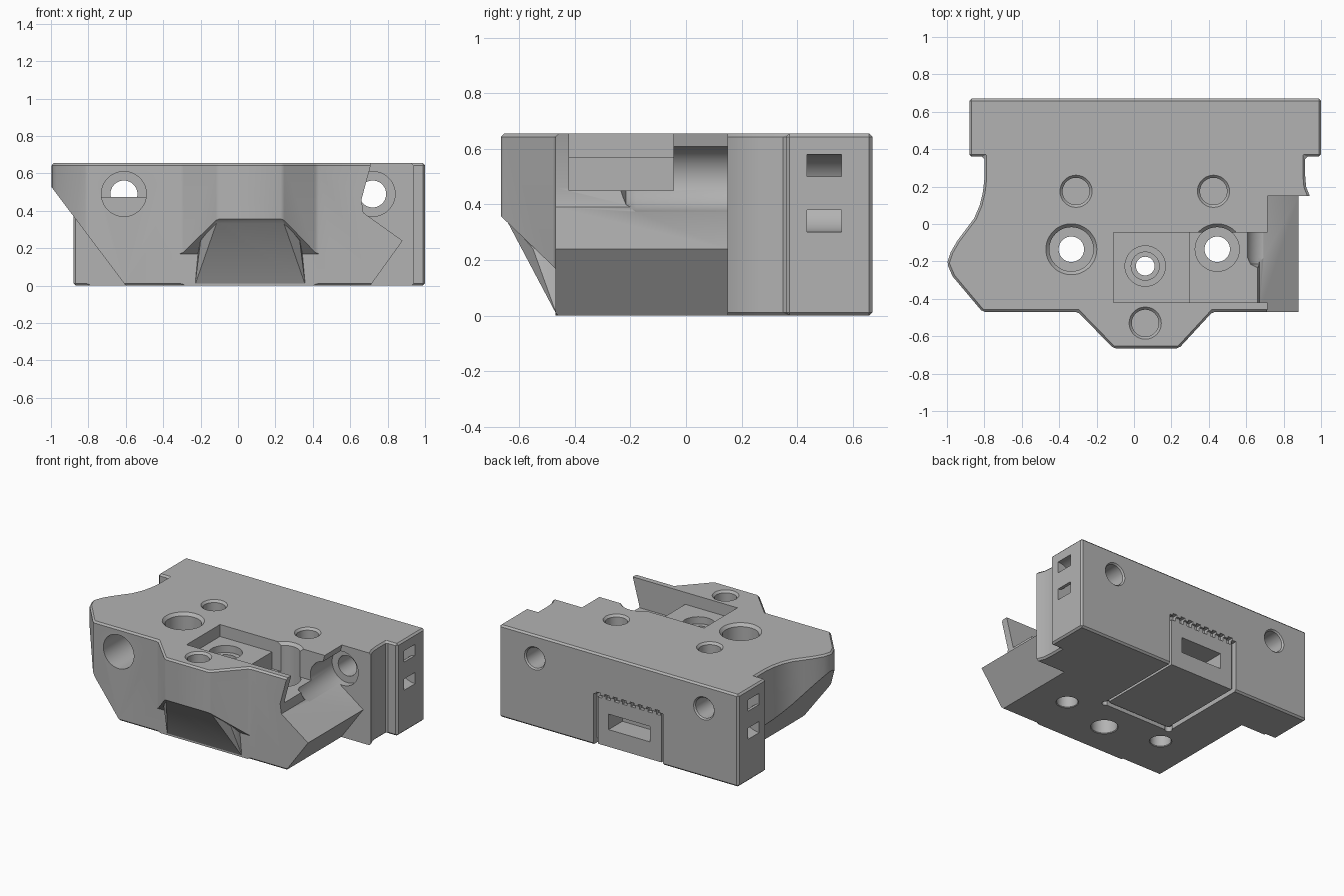
import bpy, bmesh, math
from mathutils import Matrix, Vector

cube = bpy.data.objects.get("Cube")
if cube:
    bpy.data.objects.remove(cube, do_unlink=True)

grey = bpy.data.materials.new("plain_grey")
grey.use_nodes = True
grey.diffuse_color = (0.45, 0.45, 0.45, 1)
grey.node_tree.nodes["Principled BSDF"].inputs["Base Color"].default_value = grey.diffuse_color

XY = lambda u, v, w: (u, v, w)
XZ = lambda u, v, w: (u, w, v)
YZ = lambda u, v, w: (w, u, v)
TOP = 0.655


def finish(bm, name):
    bmesh.ops.recalc_face_normals(bm, faces=bm.faces)
    mesh = bpy.data.meshes.new(name)
    bm.to_mesh(mesh)
    bm.free()
    obj = bpy.data.objects.new(name, mesh)
    bpy.context.collection.objects.link(obj)
    mesh.materials.append(grey)
    return obj


def prism(name, outline, lo, hi, plane):
    """Extrude a flat outline between two depths."""
    bm = bmesh.new()
    ends = [[bm.verts.new(plane(u, v, w)) for u, v in outline] for w in (lo, hi)]
    n = len(outline)
    for ring in ends:
        bm.faces.new(ring)
    for i in range(n):
        j = (i + 1) % n
        bm.faces.new((ends[0][i], ends[0][j], ends[1][j], ends[1][i]))
    return finish(bm, name)


def box(name, x0, x1, y0, y1, z0, z1):
    return prism(name, [(x0, y0), (x1, y0), (x1, y1), (x0, y1)], z0, z1, XY)


def lathe(name, profile, loc, along_y=False, closed=False, n=48):
    """Turn a (radius, height) profile round the z or y axis."""
    m = Matrix.Translation(loc)
    if along_y:
        m = m @ Matrix.Rotation(-math.pi / 2, 4, "X")
    bm = bmesh.new()
    rings = [[bm.verts.new(m @ Vector((r * math.cos(k * math.tau / n),
                                       r * math.sin(k * math.tau / n), h)))
              for k in range(n)] for r, h in profile]
    pairs = list(zip(rings, rings[1:]))
    if closed:
        pairs.append((rings[-1], rings[0]))
    else:
        bm.faces.new(rings[0])
        bm.faces.new(rings[-1])
    for a, b in pairs:
        for k in range(n):
            j = (k + 1) % n
            bm.faces.new((a[k], a[j], b[j], b[k]))
    return finish(bm, name)


def apply(obj, mod):
    bpy.context.view_layer.objects.active = obj
    bpy.ops.object.modifier_apply(modifier=mod.name)


def combine(obj, tool, operation="DIFFERENCE"):
    mod = obj.modifiers.new("cut", "BOOLEAN")
    mod.operation, mod.solver, mod.object = operation, "EXACT", tool
    apply(obj, mod)
    bpy.data.objects.remove(tool, do_unlink=True)


# Main block with its curved left flank and front nose, chamfered all round
outline = [(-0.88, 0.67), (-0.88, 0.36), (-0.80, 0.36), (-0.80, 0.24), (-0.808, 0.17),
           (-0.825, 0.10), (-0.855, 0.03), (-0.90, -0.03), (-0.945, -0.09),
           (-0.98, -0.15), (-1.0, -0.21), (-0.97, -0.28), (-0.81, -0.47),
           (-0.30, -0.47), (-0.11, -0.665), (0.24, -0.665), (0.42, -0.47),
           (0.94, -0.47), (0.94, 0.15), (0.92, 0.20), (0.915, 0.26),
           (0.915, 0.36), (1.0, 0.36), (1.0, 0.67)]
body = prism("carriage_body", outline, 0, TOP, XY)
bevel = body.modifiers.new("chamfer", "BEVEL")
bevel.width, bevel.segments = 0.012, 1
bevel.limit_method, bevel.angle_limit = "ANGLE", math.radians(30)
apply(body, bevel)

# Slanted left underside, stepped right flank, nose underside
combine(body, prism("left_slant", [(-1.15, 0.73), (-0.6, 0), (-0.56, -0.05), (-1.15, -0.05)],
                    -0.6, 0.36, XZ))
combine(body, prism("right_flank", [(0.725, 0.7), (0.66, 0.46), (0.67, 0.39), (0.88, 0.24),
                                    (0.70, -0.01), (0.70, -0.05), (1.1, -0.05), (1.1, 0.7)],
                    -0.6, 0.15, XZ))
combine(body, prism("nose_underside", [(-0.72, 0.41), (-0.47, 0.17), (-0.47, -0.05), (-0.72, -0.05)],
                    -0.5, 0.5, YZ))

# Faceted brace beneath the nose
bm = bmesh.new()
for x0, x1, y, z in ((-0.105, 0.235, -0.655, 0.362), (-0.2, 0.33, -0.55, 0.24),
                     (-0.23, 0.36, -0.465, 0.003), (-0.23, 0.36, -0.44, 0.003),
                     (-0.2, 0.33, -0.44, 0.36)):
    bm.verts.new((x0, y, z))
    bm.verts.new((x1, y, z))
hull = bmesh.ops.convex_hull(bm, input=bm.verts)
spare = {e for e in hull["geom_interior"] if isinstance(e, bmesh.types.BMVert)}
bmesh.ops.delete(bm, geom=list(spare), context="VERTS")
combine(body, finish(bm, "nose_brace"), "UNION")

# Two-level pocket in the top
combine(body, box("shallow_pocket", -0.11, 0.32, -0.42, -0.045, 0.57, 0.8))
combine(body, box("deep_pocket", 0.30, 0.80, -0.42, -0.045, 0.45, 0.8))

# Blind holes in the top
for x, y in ((-0.31, 0.175), (0.425, 0.175), (0.06, -0.53)):
    combine(body, lathe("blind_hole", [(0.072, 0.5), (0.072, 0.64), (0.10, 0.67)], (x, y, 0)))

# Stepped screw holes right through
for x in (-0.335, 0.445):
    combine(body, lathe("screw_hole", [(0.085, -0.015), (0.068, 0.005), (0.068, 0.3), (0.118, 0.3),
                                       (0.118, 0.635), (0.15, 0.67)], (x, -0.135, 0)))
combine(body, lathe("centre_hole", [(0.10, -0.015), (0.085, 0.005), (0.085, 0.2), (0.05, 0.2),
                                    (0.05, 0.42), (0.075, 0.42), (0.075, 0.52), (0.108, 0.52),
                                    (0.108, 0.6)], (0.06, -0.225, 0)))

# Long bores running front to back
tail = [(0.12, 0.2), (0.072, 0.2), (0.072, 0.66), (0.09, 0.68)]
combine(body, lathe("left_bore", [(0.12, -0.6)] + tail, (-0.61, 0, 0.49), True))
combine(body, lathe("right_bore", [(0.07, -0.235), (0.105, -0.215), (0.12, -0.18)] + tail,
                    (0.72, 0, 0.49), True))
combine(body, box("bore_step", -0.74, -0.48, 0.1, 0.21, 0.36, 0.475), "UNION")

# Curved strap loops in both ends
loop = [(0.06, 0.435), (0.14, 0.435), (0.14, 0.56), (0.06, 0.56)]
for x in (-0.88, 1.0):
    combine(body, lathe("strap_loop", loop, (x, 0, 0.44), True, True))

# Panel let into the back and underside, framed by grooves
L, R = -0.29, 0.26
combine(body, box("back_recess", L, R, 0.655, 0.7, -0.02, 0.365))
combine(body, box("base_recess", L, R, 0.0, 0.7, -0.02, 0.008))
for x in (L, R - 0.025):
    combine(body, box("base_groove", x, x + 0.025, 0.0, 0.7, -0.02, 0.035))
    combine(body, box("back_groove", x, x + 0.025, 0.63, 0.7, -0.02, 0.365))
    combine(body, lathe("corner_relief", [(0.024, -0.02), (0.024, 0.035)], (x + 0.0125, 0.0125, 0), n=20))
combine(body, box("end_groove", L, R, 0.0, 0.025, -0.02, 0.035))
combine(body, box("panel_slot", -0.175, 0.15, 0.5, 0.7, 0.13, 0.24))
for i in range(8):
    x = L + 0.03 + i * 0.066
    combine(body, box("panel_notch", x, x + 0.035, 0.63, 0.7, 0.34, 0.38))

# Smooth the round walls, keep edges sharp
bpy.ops.object.select_all(action="DESELECT")
body.select_set(True)
bpy.context.view_layer.objects.active = body
bpy.ops.object.shade_smooth_by_angle(angle=math.radians(25))
